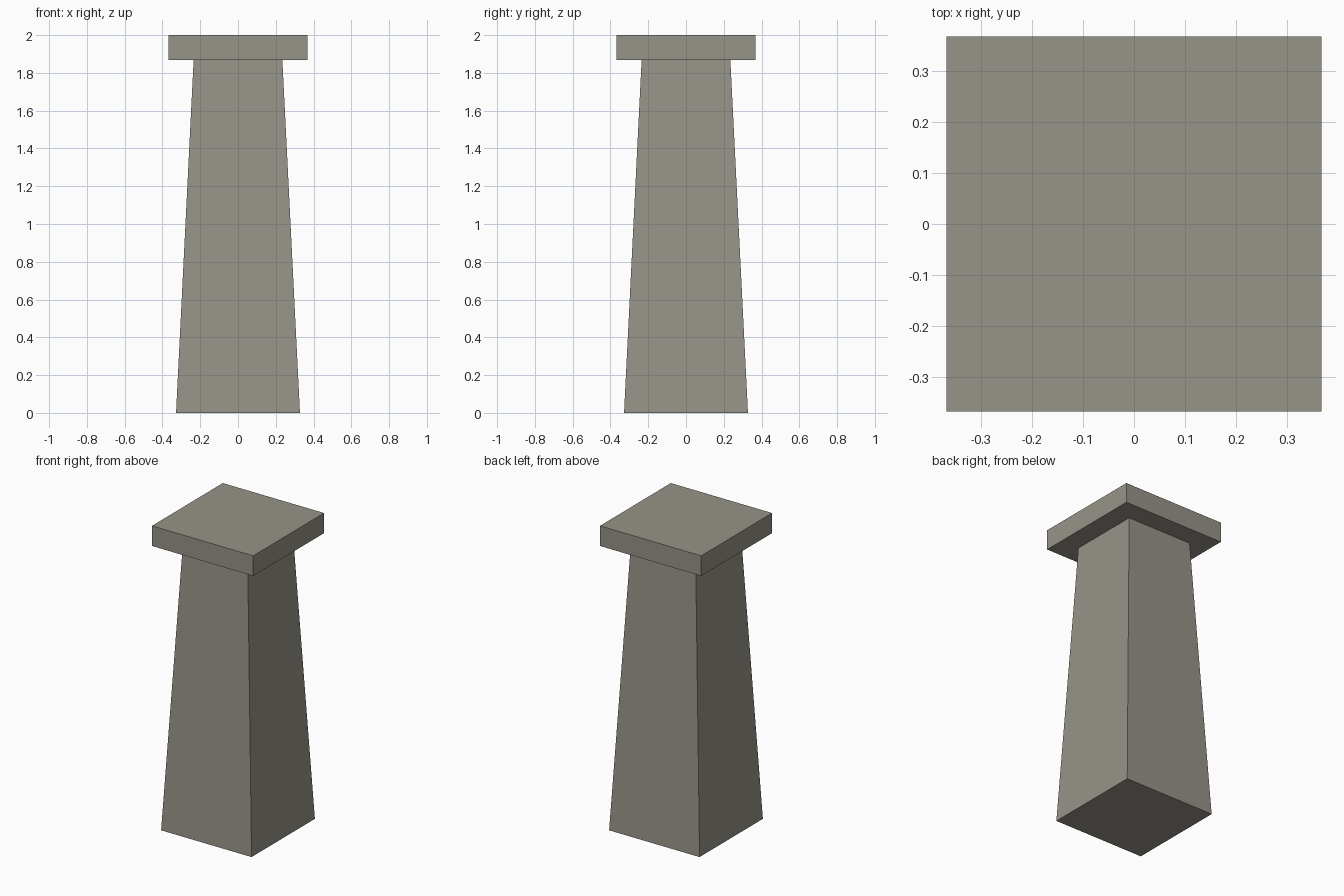
import bpy
import bmesh

# Remove the default object
cube = bpy.data.objects.get("Cube")
if cube:
    bpy.data.objects.remove(cube, do_unlink=True)

# Single stone colour
stone = bpy.data.materials.new("warm grey stone")
stone.use_nodes = True
colour = (0.305, 0.292, 0.246, 1.0)
stone.diffuse_color = colour
stone.node_tree.nodes["Principled BSDF"].inputs["Base Color"].default_value = colour


def square_block(name, z_low, z_high, half_low, half_high):
    """Square block whose half width may change from bottom to top."""
    bm = bmesh.new()
    bmesh.ops.create_cube(bm, size=2.0)
    for v in bm.verts:
        top = v.co.z > 0
        half = half_high if top else half_low
        v.co.x *= half
        v.co.y *= half
        v.co.z = z_high if top else z_low
    mesh = bpy.data.meshes.new(name)
    bm.to_mesh(mesh)
    bm.free()
    mesh.materials.append(stone)
    obj = bpy.data.objects.new(name, mesh)
    bpy.context.collection.objects.link(obj)
    return obj


CAP_BOTTOM = 1.868

# Tapered shaft
square_block("pillar_shaft", 0.0, CAP_BOTTOM, 0.328, 0.235)

# Overhanging flat cap
square_block("pillar_cap", CAP_BOTTOM, 2.0, 0.367, 0.367)
